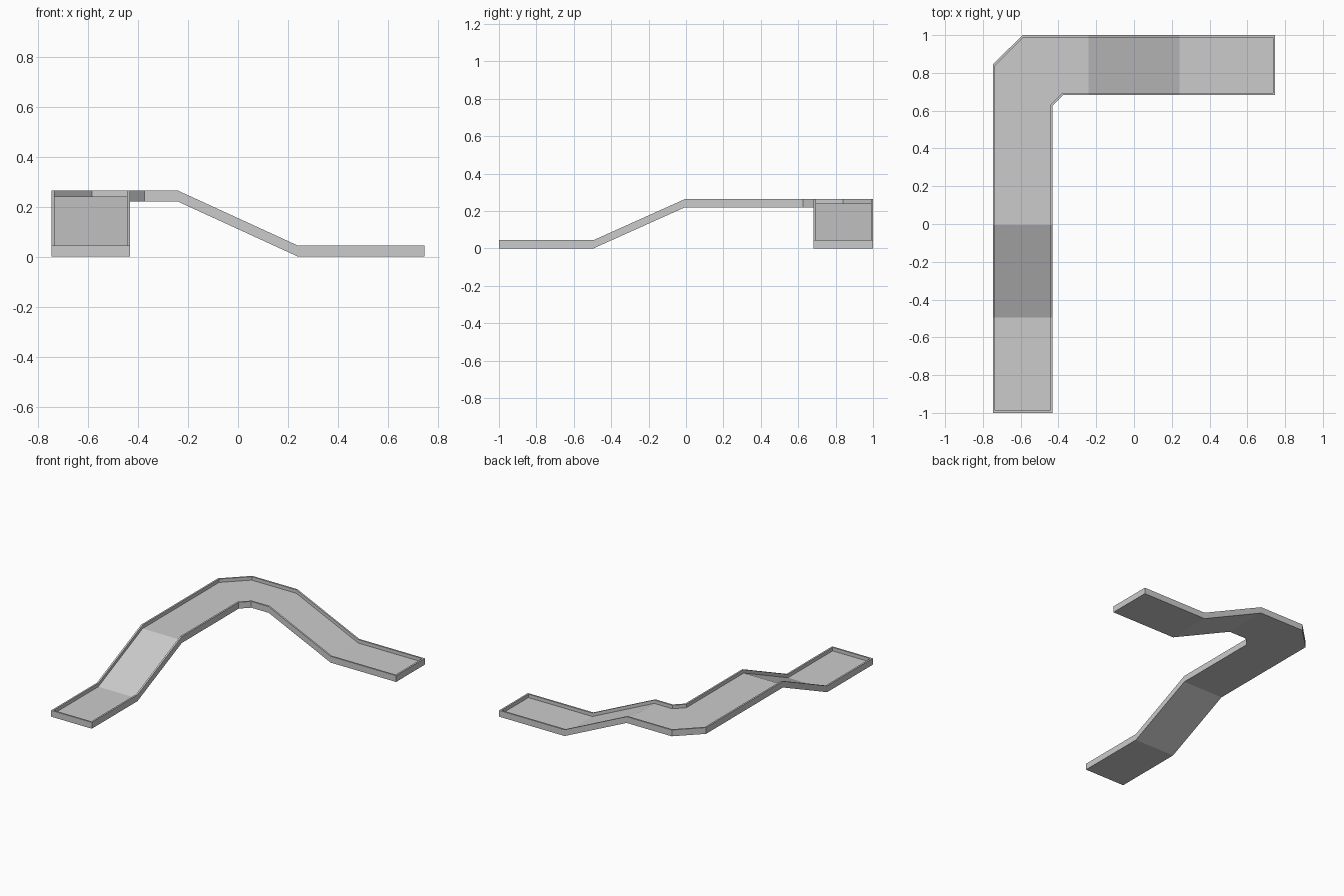
import bpy
from mathutils import Vector

if "Cube" in bpy.data.objects:
    bpy.data.objects.remove(bpy.data.objects["Cube"])

RIM, FLOOR, HEIGHT, TOP = 0.012, 0.02, 0.044, 0.22

# Stations along the L-shaped channel: outer side, inner side, base height
XO, XI, YO, YI = -0.747, -0.432, 1.0, 0.682
stations = [
    ((XO, -1.0), (XI, -1.0), 0),
    ((XO, -0.495), (XI, -0.495), 0),
    ((XO, -0.005), (XI, -0.005), TOP),
    ((XO, 0.845), (XI, 0.625), TOP),
    ((-0.59, YO), (-0.375, YI), TOP),
    ((-0.24, YO), (-0.24, YI), TOP),
    ((0.24, YO), (0.24, YI), 0),
    ((0.747, YO), (0.747, YI), 0),
]
n = len(stations)

# Closed clockwise outline: up the outer side, back along the inner side
outline = [Vector(s[0]) for s in stations] + [Vector(s[1]) for s in reversed(stations)]
base = [s[2] for s in stations] + [s[2] for s in reversed(stations)]
m = len(outline)


def inset(points, d):
    """Mitred inward offset of a clockwise outline."""
    result = []
    for i, p in enumerate(points):
        a = (p - points[i - 1]).normalized()
        b = (points[(i + 1) % len(points)] - p).normalized()
        na, nb = Vector((a.y, -a.x)), Vector((b.y, -b.x))
        result.append(p + (na + nb) * (d / (1 + na.dot(nb))))
    return result


inner = inset(outline, RIM)

# Four rings: underside, outer rim top, inner rim top, channel floor
rings = [(outline, 0), (outline, HEIGHT), (inner, HEIGHT), (inner, FLOOR)]
verts = [(p.x, p.y, z + h) for pts, h in rings for p, z in zip(pts, base)]
faces = []

# Outer walls, rim and inner walls
for r in range(3):
    for i in range(m):
        j = (i + 1) % m
        faces.append((r * m + i, r * m + j, (r + 1) * m + j, (r + 1) * m + i))

# Underside and channel floor
for i in range(n - 1):
    quad = (i, i + 1, m - 2 - i, m - 1 - i)
    faces.append(quad[::-1])
    faces.append(tuple(3 * m + k for k in quad))

mesh = bpy.data.meshes.new("ramp_channel")
mesh.from_pydata(verts, [], faces)
channel = bpy.data.objects.new("ramp_channel", mesh)
bpy.context.collection.objects.link(channel)

# Consistent outward normals
import bmesh
bm = bmesh.new()
bm.from_mesh(mesh)
bmesh.ops.recalc_face_normals(bm, faces=bm.faces)
bm.to_mesh(mesh)
bm.free()
